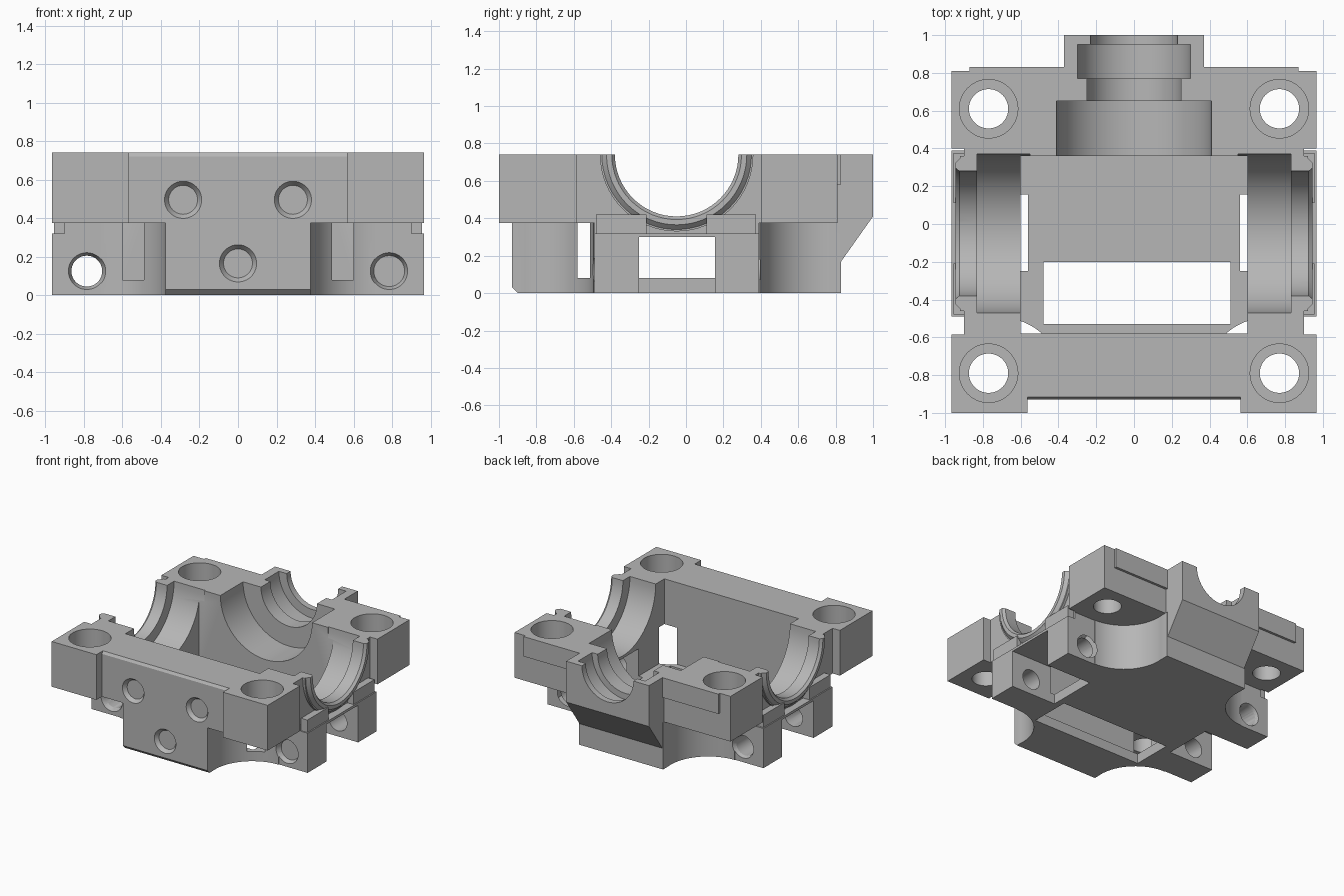
import bpy, bmesh, math
from mathutils import Matrix, Vector

cube = bpy.data.objects.get("Cube")
if cube:
    bpy.data.objects.remove(cube, do_unlink=True)

grey = bpy.data.materials.new("cast_grey")
grey.use_nodes = True
grey.diffuse_color = (0.47, 0.47, 0.47, 1)
grey.node_tree.nodes["Principled BSDF"].inputs["Base Color"].default_value = (0.47, 0.47, 0.47, 1)


def to_object(bm, name):
    bmesh.ops.recalc_face_normals(bm, faces=bm.faces)
    mesh = bpy.data.meshes.new(name)
    bm.to_mesh(mesh)
    bm.free()
    mesh.materials.append(grey)
    ob = bpy.data.objects.new(name, mesh)
    bpy.context.collection.objects.link(ob)
    return ob


def box(x, y, z, name="block"):
    bm = bmesh.new()
    bmesh.ops.create_cube(bm, size=1)
    for v in bm.verts:
        v.co = Vector([(r[0] + r[1]) / 2 + c * (r[1] - r[0]) for c, r in zip(v.co, (x, y, z))])
    return to_object(bm, name)


def rod(axis, start, end, r1, r2=None, name="rod"):
    """Cylinder or cone; start is a full point, end the coordinate on the axis."""
    a = "XYZ".index(axis)
    depth = end - start[a]
    mid = Vector(start)
    mid[a] += depth / 2
    direction = Vector((0, 0, 0))
    direction[a] = 1 if depth > 0 else -1
    turn = direction.to_track_quat("Z", "Y").to_matrix().to_4x4()
    bm = bmesh.new()
    bmesh.ops.create_cone(bm, cap_ends=True, segments=64, radius1=r1,
                          radius2=r1 if r2 is None else r2, depth=abs(depth),
                          matrix=Matrix.Translation(mid) @ turn)
    return to_object(bm, name)


def prism(profile, half_width, name="prism"):
    """Side profile (y, z) extruded across x."""
    bm = bmesh.new()
    face = bm.faces.new([bm.verts.new((-half_width, y, z)) for y, z in profile])
    out = bmesh.ops.extrude_face_region(bm, geom=[face])
    bmesh.ops.translate(bm, vec=(2 * half_width, 0, 0),
                        verts=[g for g in out["geom"] if isinstance(g, bmesh.types.BMVert)])
    return to_object(bm, name)


def combine(target, tool, operation="DIFFERENCE"):
    mod = target.modifiers.new("combine", "BOOLEAN")
    mod.operation, mod.object, mod.solver = operation, tool, "EXACT"
    mesh = bpy.data.meshes.new_from_object(
        target.evaluated_get(bpy.context.evaluated_depsgraph_get()))
    target.modifiers.clear()
    target.data = mesh
    bpy.data.objects.remove(tool, do_unlink=True)


def cut(tool):
    combine(housing, tool)


def join(tool):
    combine(housing, tool, "UNION")


TOP, DECK, AXLE_Y = 0.74, 0.375, -0.05

# Lower body with a chamfered front edge
housing = prism([(-0.93, 0.03), (-0.90, 0), (0.83, 0), (0.83, DECK), (-0.93, DECK)],
                0.965, "bearing_housing")

# Rounded reliefs under the four corners
for s in (-1, 1):
    for cy, wall, end, outer in ((-0.83, -0.49, -1.1, -0.83), (0.73, 0.39, 1.1, 0.73)):
        cut(rod("Z", (s * 0.71, cy, -0.1), 0.6, 0.335))
        cut(box(sorted((s * 0.71, s * 1.1)), sorted((wall, end)), (-0.1, 0.6)))
        cut(box(sorted((s * 0.377, s * 1.1)), sorted((outer, end)), (-0.1, 0.6)))

# Upper deck, front recess and rear nose
join(box((-0.965, 0.965), (-1, 0.81), (DECK, TOP)))
cut(box((-0.565, 0.565), (-1.1, -0.93), (0.3, 1)))
cut(prism([(-0.95, 0.72), (-0.93, 0.72), (-0.91, 0.75), (-0.95, 0.75)], 0.565))
join(box((-0.87, 0.87), (0.78, 0.83), (0.58, TOP)))
join(prism([(0.72, 0.1), (0.78, 0.1), (0.83, 0.17), (1, 0.41), (1, TOP), (0.72, TOP)], 0.37))

# Side openings, arm ledges and bearing lips
for s in (-1, 1):
    cut(box(sorted((s * 0.9, s * 1.1)), (-0.585, 0.4), (0.32, 1)))
    for y in ((-0.48, -0.21), (0.11, 0.375)):
        join(box(sorted((s * 0.85, s * 0.955)), y, (0.28, 0.42)))
    join(rod("X", (s * 0.85, AXLE_Y, TOP), s * 0.92, 0.41))
    join(rod("X", (s * 0.91, AXLE_Y, TOP), s * 0.945, 0.41, 0.375))
cut(box((-2, 2), (-2, 2), (TOP, 2)))

# Central cavity and floor opening
cut(box((-0.6, 0.6), (-0.58, 0.36), (0.08, 1)))
cut(box((-0.48, 0.51), (-0.53, -0.2), (-0.1, 0.2)))

# Side bearing seats, arm gaps and cross-bolt holes
for s in (-1, 1):
    cut(rod("X", (s * 0.55, AXLE_Y, TOP), s * 0.83, 0.42))
    cut(rod("X", (s * 0.8, AXLE_Y, TOP), s * 1.1, 0.33))
    cut(rod("X", (s * 0.925, AXLE_Y, TOP), s * 0.955, 0.33, 0.355))
    cut(box(sorted((s * 0.56, s * 1.1)), (-0.25, 0.155), (-0.1, 0.3)))
    cut(rod("Y", (s * 0.785, -0.6, 0.125), 0.6, 0.08))
    for y, inner in ((-0.5, -0.455), (0.41, 0.365)):
        cut(rod("Y", (s * 0.785, y, 0.125), inner, 0.1, 0.08))

# Stepped rear bearing seat
for y0, y1, r in ((0.3, 0.65, 0.41), (0.6, 0.8, 0.25), (0.77, 0.95, 0.30), (0.9, 1.1, 0.23)):
    cut(rod("Y", (0, y0, TOP), y1, r))

# Counterbored corner bolt holes
for s in (-1, 1):
    for y in (-0.79, 0.61):
        cut(rod("Z", (s * 0.77, y, -0.1), 1, 0.104))
        cut(rod("Z", (s * 0.77, y, 0.54), 1, 0.155))

# Blind countersunk holes in the front face
for x, z in ((-0.285, 0.495), (0.285, 0.495), (0, 0.165)):
    cut(rod("Y", (x, -1, z), -0.7, 0.075))
    cut(rod("Y", (x, -0.935, z), -0.9, 0.1, 0.075))

# Keep edges crisp and bores smooth
bpy.ops.object.select_all(action="DESELECT")
housing.select_set(True)
bpy.context.view_layer.objects.active = housing
bpy.ops.object.shade_smooth_by_angle(angle=math.radians(25))
